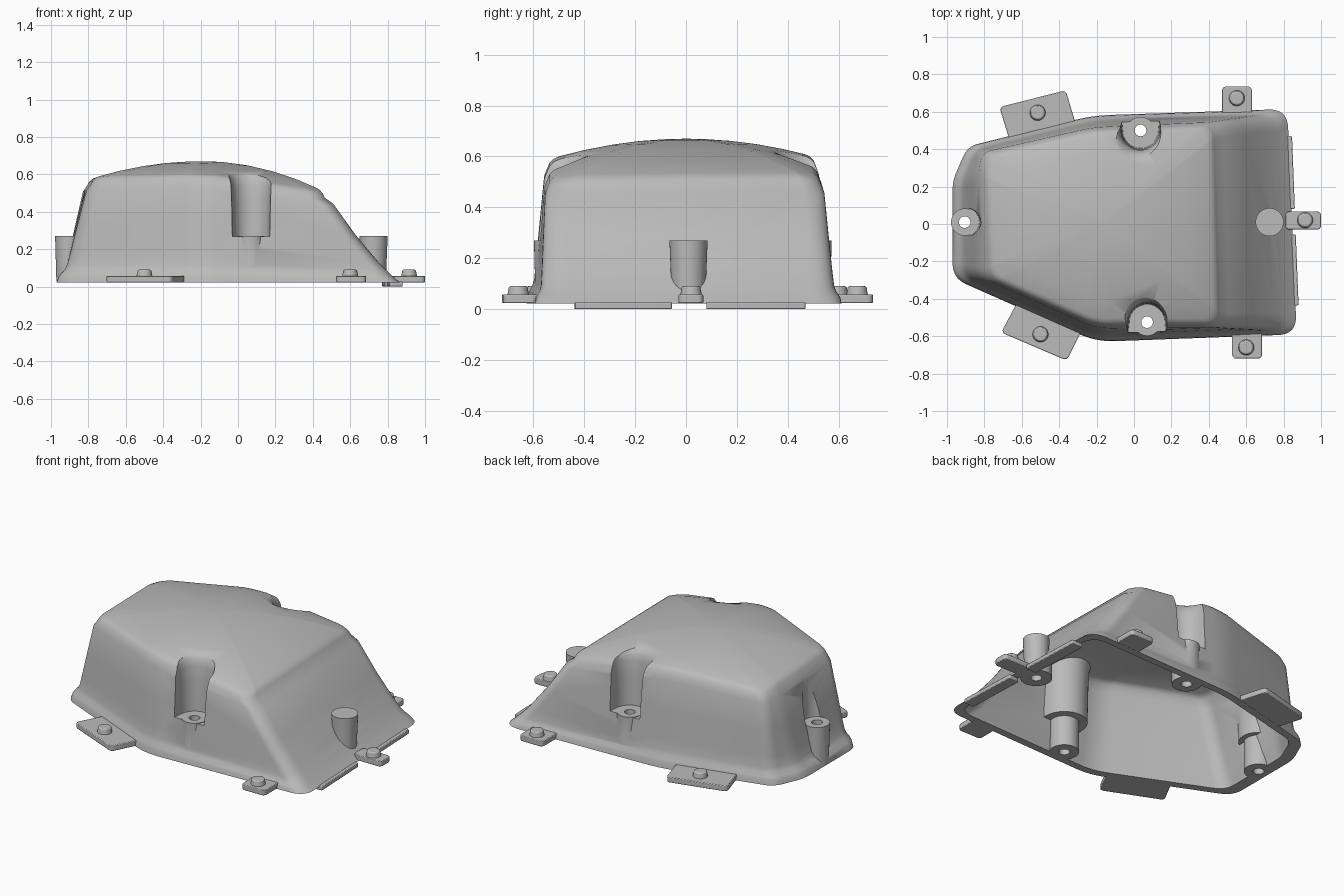
import bpy, bmesh, math
from mathutils import Vector, Matrix

cube = bpy.data.objects.get("Cube")
if cube:
    bpy.data.objects.remove(cube, do_unlink=True)

grey = bpy.data.materials.new("mid grey")
grey.use_nodes = True
grey.diffuse_color = (0.5, 0.5, 0.5, 1)
grey.node_tree.nodes["Principled BSDF"].inputs["Base Color"].default_value = (0.5, 0.5, 0.5, 1)

BASE_Z = 0.022
# corner: base x, base y, top x, top y, rounding distance
CORNERS = [(-0.97, -0.29, -0.79, -0.29, 0.08), (-0.2, -0.63, -0.2, -0.55, 0.10),
           (0.87, -0.59, 0.47, -0.55, 0.10), (0.82, 0.615, 0.44, 0.54, 0.10),
           (-0.22, 0.58, -0.22, 0.51, 0.10), (-0.89, 0.415, -0.80, 0.38, 0.06),
           (-0.97, 0.23, -0.815, 0.29, 0.05)]


def make_object(name, bm):
    bmesh.ops.recalc_face_normals(bm, faces=bm.faces)
    if bm.calc_volume(signed=True) < 0:
        bmesh.ops.reverse_faces(bm, faces=bm.faces)
    mesh = bpy.data.meshes.new(name)
    bm.to_mesh(mesh)
    bm.free()
    ob = bpy.data.objects.new(name, mesh)
    bpy.context.collection.objects.link(ob)
    mesh.materials.append(grey)
    return ob


def loft(name, rings, triangles=True):
    bm = bmesh.new()
    rows = [[bm.verts.new(p) for p in ring] for ring in rings]
    n = len(rows[0])
    for a, b in zip(rows, rows[1:]):
        for i in range(n):
            j = (i + 1) % n
            bm.faces.new((a[i], a[j], b[j], b[i]))
    bm.faces.new(rows[0])
    bm.faces.new(rows[-1])
    if triangles:
        bmesh.ops.triangulate(bm, faces=bm.faces)
    return make_object(name, bm)


def cylinder(name, x, y, z0, z1, r0, r1=None):
    bm = bmesh.new()
    bmesh.ops.create_cone(bm, cap_ends=True, segments=40, radius1=r0,
                          radius2=r0 if r1 is None else r1, depth=z1 - z0,
                          matrix=Matrix.Translation((x, y, (z0 + z1) / 2)))
    return make_object(name, bm)


def volume(mesh):
    bm = bmesh.new()
    bm.from_mesh(mesh)
    v = bm.calc_volume(signed=True)
    bm.free()
    return v


def boolean(target, tool, operation):
    """Apply a boolean with the first solver that gives a sound volume."""
    before, size = volume(target.data), volume(tool.data)
    low, high = (0.05 * before, before * 1.001)
    if operation == 'UNION':
        low, high = before * 0.999, before + size * 1.01
    for solver in ('MANIFOLD', 'EXACT', 'FLOAT'):
        mod = target.modifiers.new("cut", 'BOOLEAN')
        mod.operation, mod.object, mod.solver = operation, tool, solver
        bpy.context.view_layer.update()
        graph = bpy.context.evaluated_depsgraph_get()
        result = bpy.data.meshes.new_from_object(target.evaluated_get(graph))
        target.modifiers.remove(mod)
        after = volume(result)
        if low < after < high and abs(after - before) > 1e-7:
            target.data = result
            break
    bpy.data.objects.remove(tool, do_unlink=True)


def smooth(ob, angle=35):
    bpy.ops.object.select_all(action='DESELECT')
    ob.select_set(True)
    bpy.context.view_layer.objects.active = ob
    bpy.ops.object.shade_smooth_by_angle(angle=math.radians(angle))


def dome(p):
    return 0.67 - 0.23 * (p.x + 0.2) ** 2 - 0.28 * p.y ** 2


def outline(t):
    """Rounded plan outline at a fraction t of the wall height."""
    pts = [Vector((a, b)).lerp(Vector((c, d)), t) for a, b, c, d, r in CORNERS]
    ring = []
    for i, p in enumerate(pts):
        r = CORNERS[i][4] * (1 - 0.25 * t)
        a = p + (pts[i - 1] - p).normalized() * r
        b = p + (pts[(i + 1) % len(pts)] - p).normalized() * r
        for k in range(9):
            s = k / 8
            ring.append(a * (1 - s) ** 2 + p * 2 * s * (1 - s) + b * s * s)
    return ring


def shell_solid(name, walls, shrink=1.0, drop=0.0):
    rings = []
    for t, scale in walls:
        ring = []
        for p in outline(t):
            # the foot flares on every side but the sloping end
            q = Vector((p.x * (scale if p.x < 0 else 1), p.y * scale)) * shrink
            ring.append(Vector((q.x, q.y, BASE_Z + t * (dome(q) - drop - BASE_Z))))
        rings.append(ring)
    # rounded rim flowing into the crown
    centre = Vector((-0.17, 0))
    for scale, dip in ((0.994, 0.032), (0.975, 0.013), (0.95, 0.003), (0.92, 0),
                       (0.75, 0), (0.55, 0), (0.35, 0), (0.15, 0), (0.03, 0)):
        ring = []
        for p in outline(1):
            q = centre + (p * shrink - centre) * scale
            ring.append(Vector((q.x, q.y, dome(q) - drop - dip)))
        rings.append(ring)
    return loft(name, rings)


def slot(x, y, angle, floor, radius, grow=0.0):
    """U-shaped screw channel open towards the given direction, flared at the lip."""
    turn = Matrix.Rotation(angle, 2)
    rings = []
    for z, add in ((floor, 0), (0.45, 0.005), (0.54, 0.010), (0.575, 0.018), (0.595, 0.03),
                   (0.61, 0.045), (0.625, 0.07), (0.68, 0.18)):
        r = radius + add + grow
        plan = [Vector((r * math.cos(a), r * math.sin(a)))
                for a in (math.pi / 2 + math.pi * k / 28 for k in range(29))]
        plan += [Vector((0.06, -r - 0.006)), Vector((0.3, -r - 0.09)),
                 Vector((0.3, r + 0.09)), Vector((0.06, r + 0.006))]
        plan = [turn @ p for p in plan]
        rings.append([(x + p.x, y + p.y, z) for p in plan])
    return loft("channel_cutter", rings)


# Hollow housing with a flared foot
body = shell_solid("housing", [(0, 1), (0.06, 1), (0.09, 0.994), (0.13, 0.98), (0.18, 0.974),
                               (0.3, 0.978), (0.6, 0.99), (0.9, 1)])
cavity = shell_solid("cavity", [(-0.08, 0.98), (0.06, 0.98), (0.17, 0.975), (0.9, 1)], 0.945, 0.04)

# Screw channels: x, y, opening direction, radius
channels = [(0.07, -0.525, -math.pi / 2, 0.095), (0.035, 0.5, math.pi / 2, 0.095),
            (-0.905, 0.01, math.pi, 0.078)]
for x, y, angle, r in channels:
    boolean(body, slot(x, y, angle, 0.267, r), 'DIFFERENCE')
    boolean(body, cylinder("boss", x, y, BASE_Z + 0.004, 0.27, 0.066, 0.073), 'UNION')
    boolean(cavity, slot(x, y, angle, 0.21, r, 0.035), 'DIFFERENCE')
    boolean(cavity, cylinder("column", x, y, -0.1, 0.3, 0.083), 'DIFFERENCE')

# Blind boss on the sloping end
boolean(body, cylinder("end_boss", 0.725, 0.01, 0.04, 0.27, 0.066, 0.075), 'UNION')
boolean(cavity, cylinder("end_column", 0.725, 0.01, -0.1, 0.4, 0.09), 'DIFFERENCE')

boolean(body, cavity, 'DIFFERENCE')
for x, y, angle, r in channels:
    boolean(body, cylinder("screw_hole", x, y, -0.1, 0.4, 0.031), 'DIFFERENCE')
boolean(body, cylinder("blind_hole", 0.725, 0.01, -0.1, 0.15, 0.031), 'DIFFERENCE')
smooth(body)


def plate(name, points, z0, z1, rounding):
    ob = loft(name, [[(x, y, z) for x, y in points] for z in (z0, z1)], triangles=False)
    bm = bmesh.new()
    bm.from_mesh(ob.data)
    upright = [e for e in bm.edges if abs(e.verts[0].co.z - e.verts[1].co.z) > 0.001]
    bmesh.ops.bevel(bm, geom=upright, offset=rounding, segments=4, profile=0.5, affect='EDGES')
    bm.to_mesh(ob.data)
    bm.free()
    edge = ob.modifiers.new("soft_edge", 'BEVEL')
    edge.width, edge.segments = 0.004, 2
    smooth(ob)


def rectangle(x0, x1, y0, y1):
    return [(x0, y0), (x1, y0), (x1, y1), (x0, y1)]


# Mounting tabs, each with a raised stud
tabs = {
    "back_wide": ([(-0.72, 0.625), (-0.365, 0.715), (-0.31, 0.53), (-0.66, 0.43)], (-0.515, 0.595)),
    "front_wide": ([(-0.71, -0.58), (-0.36, -0.73), (-0.28, -0.57), (-0.62, -0.41)], (-0.5, -0.59)),
    "back_small": (rectangle(0.47, 0.63, 0.57, 0.735), (0.55, 0.673)),
    "front_small": (rectangle(0.525, 0.685, -0.72, -0.56), (0.6, -0.66)),
    "end": (rectangle(0.81, 1.0, -0.03, 0.068), (0.915, 0.02)),
}
for name, (points, (x, y)) in tabs.items():
    plate(name + "_tab", points, BASE_Z + 0.001, 0.057, 0.022)
    stud = cylinder(name + "_stud", x, y, 0.052, 0.09, 0.043, 0.036)
    edge = stud.modifiers.new("soft_edge", 'BEVEL')
    edge.width, edge.segments, edge.limit_method = 0.006, 2, 'ANGLE'
    smooth(stud)

# Thin seating strips under the sloping end
plate("front_strip", [(0.81, -0.44), (0.88, -0.435), (0.865, -0.055), (0.795, -0.06)], 0, 0.026, 0.008)
plate("back_strip", [(0.785, 0.08), (0.86, 0.08), (0.845, 0.47), (0.77, 0.47)], 0, 0.026, 0.008)
